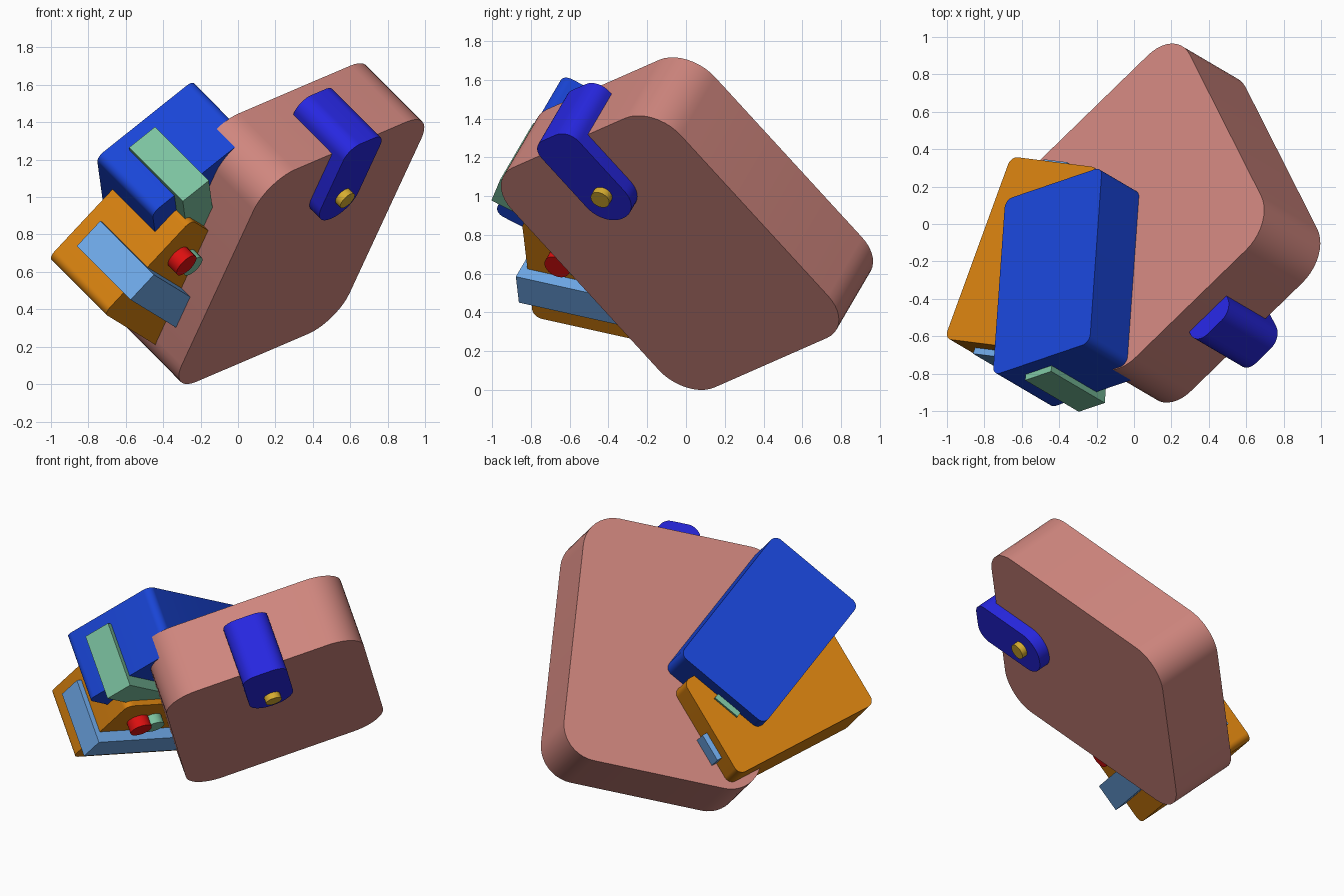
import bpy, bmesh, math
from mathutils import Matrix, Vector

if "Cube" in bpy.data.objects:
    bpy.data.objects.remove(bpy.data.objects["Cube"])

# Shared tilted frame: u and v span the big flat face, n is the thickness axis
n = Vector((-0.652, 0.383, 0.654)).normalized()
v = Vector((0.69, 0.665, 0.29))
v = (v - n * v.dot(n)).normalized()
u = v.cross(n)
FRAME = Matrix.Translation((0.19, 0.005, 0.858)) @ Matrix((u, v, n)).transposed().to_4x4()


def material(name, rgb):
    m = bpy.data.materials.new(name)
    m.diffuse_color = (*rgb, 1)
    m.use_nodes = True
    m.node_tree.nodes["Principled BSDF"].inputs["Base Color"].default_value = m.diffuse_color
    return m


def rounded(x0, x1, y0, y1, r_low, r_high, seg=10):
    """Rectangle outline; r_low rounds the x0 end, r_high the x1 end."""
    pts = []
    for sx, sy, start in ((1, 1, 0), (-1, 1, 90), (-1, -1, 180), (1, -1, 270)):
        r = r_high if sx > 0 else r_low
        cx = x1 - r if sx > 0 else x0 + r
        cy = y1 - r if sy > 0 else y0 + r
        if r == 0:
            pts.append((cx, cy))
            continue
        for i in range(seg + 1):
            a = math.radians(start + 90 * i / seg)
            pts.append((cx + r * math.cos(a), cy + r * math.sin(a)))
    return pts


def prism(name, pts, z0, z1, mat, turn=0.0):
    """Extrude an outline along the thickness axis."""
    bm = bmesh.new()
    face = bm.faces.new([bm.verts.new((x, y, z0)) for x, y in pts])
    top = bmesh.ops.extrude_face_region(bm, geom=[face])["geom"]
    bmesh.ops.translate(bm, vec=(0, 0, z1 - z0),
                        verts=[g for g in top if isinstance(g, bmesh.types.BMVert)])
    bmesh.ops.remove_doubles(bm, verts=bm.verts, dist=1e-5)
    bmesh.ops.recalc_face_normals(bm, faces=bm.faces)
    me = bpy.data.meshes.new(name)
    bm.to_mesh(me)
    bm.free()
    me.materials.append(mat)
    ob = bpy.data.objects.new(name, me)
    bpy.context.collection.objects.link(ob)
    ob.matrix_world = FRAME @ Matrix.Rotation(math.radians(turn), 4, 'Z')
    bpy.ops.object.select_all(action='DESELECT')
    ob.select_set(True)
    bpy.context.view_layer.objects.active = ob
    bpy.ops.object.shade_smooth_by_angle(angle=math.radians(30))
    return ob


def disc(name, x, y, r, z0, z1, mat):
    pts = [(x + r * math.cos(k * math.tau / 32), y + r * math.sin(k * math.tau / 32))
           for k in range(32)]
    return prism(name, pts, z0, z1, mat)


pink = material("pink", (0.63, 0.24, 0.21))
indigo = material("indigo", (0.02, 0.02, 0.75))
gold = material("gold", (0.68, 0.42, 0.03))
orange = material("orange", (0.68, 0.22, 0.005))
blue = material("blue", (0.01, 0.06, 0.68))
sky = material("sky", (0.16, 0.40, 0.82))
green = material("green", (0.20, 0.54, 0.35))
red = material("red", (0.72, 0.005, 0.005))

# Large case with its strap and stud
prism("large_case", rounded(-0.813, 0.813, -0.654, 0.654, 0.22, 0.22), -0.23, 0.23, pink)
prism("large_strap", rounded(0.33, 0.925, -0.145, 0.145, 0.14, 0.09), -0.31, 0.09, indigo)
disc("large_stud", 0.50, 0.008, 0.052, -0.35, -0.29, gold)

# Two small cases, each with a band running front to back
for name, turn, cx, cy, cz, body, band in (
        ("lower", -51.5, 0.405, -0.555, 0.20, orange, sky),
        ("upper", -30.0, 0.415, -0.367, 0.308, blue, green)):
    prism(name + "_case", rounded(cx - 0.53, cx + 0.53, cy - 0.343, cy + 0.343, 0.05, 0.05),
          cz - 0.228, cz + 0.228, body, turn)
    prism(name + "_band", rounded(cx - 0.565, cx + 0.565, cy - 0.187, cy - 0.003, 0, 0),
          cz - 0.30, cz + 0.14, band, turn)

# Studs of the small cases
disc("lower_stud", 0.122, -0.831, 0.07, -0.10, 0.0, red)
disc("upper_stud", 0.07, -0.745, 0.065, -0.09, 0.1, green)
